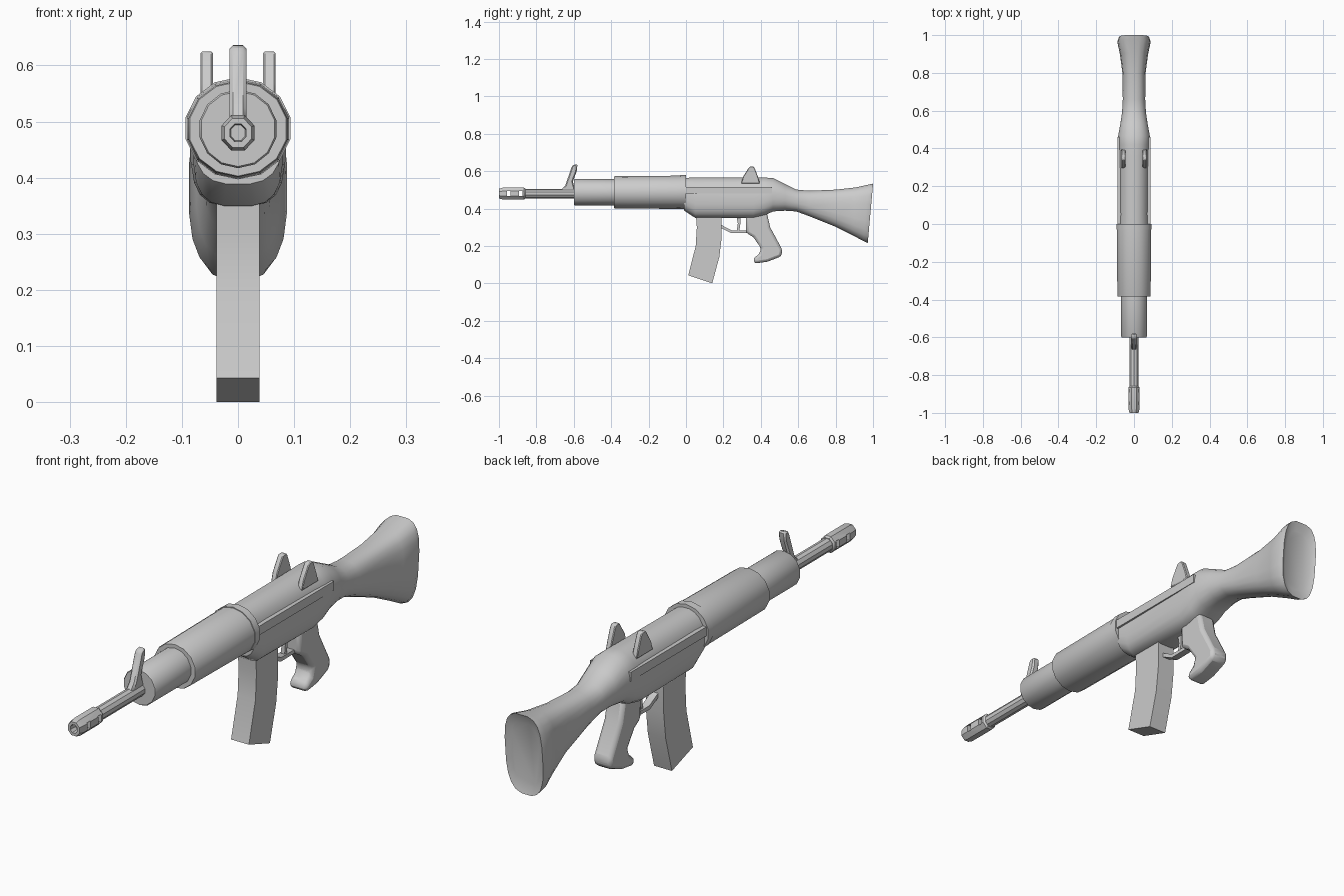
import bpy, bmesh, math


def make(name, bm):
    bmesh.ops.recalc_face_normals(bm, faces=bm.faces)
    me = bpy.data.meshes.new(name)
    bm.to_mesh(me)
    bm.free()
    ob = bpy.data.objects.new(name, me)
    bpy.context.collection.objects.link(ob)
    return ob


def loft(name, sections, n):
    """Skin rings along y: (y, top, bottom, half width, upper power, lower power, lean)."""
    bm = bmesh.new()
    rings = []
    for y, top, bot, w, up, low, lean in sections:
        zc, h = (top + bot) / 2, (top - bot) / 2
        ring = []
        for i in range(n):
            a = 2 * math.pi * (i + 0.5) / n
            c, s = math.cos(a), math.sin(a)
            e = 2 / (up if s > 0 else low)
            x = w * math.copysign(abs(c) ** e, c)
            z = h * math.copysign(abs(s) ** e, s)
            ring.append(bm.verts.new((x, y + lean * z, zc + z)))
        rings.append(ring)
    for a, b in zip(rings, rings[1:]):
        for i in range(n):
            j = (i + 1) % n
            bm.faces.new((a[i], a[j], b[j], b[i]))
    bm.faces.new(rings[0])
    bm.faces.new(rings[-1])
    return make(name, bm)


def tube(name, z, profile, n, squash=1.0):
    """Lathe (y, radius) pairs about a line along y; squash narrows x."""
    return loft(name, [(y, z + r, z - r, r * squash, 2, 2, 0) for y, r in profile], n)


def plate(name, outline, x0, x1, bevel=0.0, segments=1):
    """Extrude a (y, z) side outline from x0 to x1."""
    bm = bmesh.new()
    face = bm.faces.new([bm.verts.new((x0, y, z)) for y, z in outline])
    ext = bmesh.ops.extrude_face_region(bm, geom=[face])
    for v in ext["geom"]:
        if isinstance(v, bmesh.types.BMVert):
            v.co.x = x1
    ob = make(name, bm)
    if bevel:
        m = ob.modifiers.new("bevel", "BEVEL")
        m.width, m.segments = bevel, segments
    return ob


# receiver flowing into the shoulder stock, with a dished butt
loft("receiver_and_stock", [
    (-0.01, 0.565, 0.388, 0.079, 2.2, 2.8, 0),
    (0.05, 0.567, 0.349, 0.080, 2.2, 3.2, 0),
    (0.36, 0.567, 0.348, 0.084, 2.2, 3.2, 0),
    (0.42, 0.567, 0.362, 0.086, 2.2, 3.0, 0),
    (0.465, 0.564, 0.384, 0.085, 2.2, 2.8, 0),
    (0.53, 0.532, 0.388, 0.073, 2.2, 2.5, 0),
    (0.59, 0.502, 0.384, 0.064, 2.2, 2.4, 0),
    (0.66, 0.496, 0.358, 0.060, 2.4, 2.4, 0),
    (0.80, 0.502, 0.302, 0.062, 2.8, 2.6, 0),
    (0.90, 0.514, 0.255, 0.075, 3.0, 2.8, 0.05),
    (0.962, 0.529, 0.225, 0.088, 3.2, 2.8, 0.09),
    (0.986, 0.535, 0.215, 0.080, 3.2, 2.8, 0.09),
    (0.974, 0.50, 0.25, 0.060, 3.0, 2.8, 0.09),
], 20)

# side rails
for side, s in (("left", -1), ("right", 1)):
    plate("rail_" + side, [(0, 0.48), (0.46, 0.48), (0.46, 0.515), (0, 0.515)], s * 0.06, s * 0.087)

# fore-end
tube("handguard", 0.487, [(-0.385, 0.084), (-0.38, 0.086), (-0.02, 0.089)], 14, 1.05)
tube("collar", 0.488, [(-0.03, 0.091), (0.0, 0.091)], 14, 1.05)
tube("front_sleeve", 0.487, [(-0.6, 0.067), (-0.595, 0.07), (-0.37, 0.07)], 14)
tube("barrel", 0.48, [(-0.87, 0.025), (-0.59, 0.025)], 10)

# muzzle brake with bore and cross ports
muzzle = tube("muzzle_brake", 0.48, [(-0.858, 0.028), (-0.865, 0.034), (-0.98, 0.034),
                                     (-1.0, 0.028), (-1.0, 0.017), (-0.97, 0.015)], 8, 0.93)
for y in (-0.948, -0.883):
    port = plate("port_cutter", [(y - 0.009, 0.466), (y + 0.009, 0.466),
                                 (y + 0.009, 0.495), (y - 0.009, 0.495)], -0.06, 0.06)
    port.hide_render = True
    m = muzzle.modifiers.new("port", "BOOLEAN")
    m.operation, m.object, m.solver = "DIFFERENCE", port, "EXACT"
    bpy.context.view_layer.objects.active = muzzle
    bpy.ops.object.modifier_apply(modifier=m.name)
    bpy.data.objects.remove(port)

# sights
plate("front_sight", [(-0.675, 0.49), (-0.645, 0.525), (-0.61, 0.627), (-0.60, 0.635), (-0.58, 0.637),
                      (-0.584, 0.60), (-0.605, 0.545), (-0.59, 0.49)], -0.015, 0.015, 0.006)
for side, s in (("left", -1), ("right", 1)):
    plate("rear_sight_" + side, [(0.295, 0.535), (0.305, 0.57), (0.333, 0.615), (0.342, 0.625),
                                 (0.36, 0.625), (0.368, 0.615), (0.385, 0.57), (0.395, 0.535)],
          s * 0.045, s * 0.067, 0.003)

# curved magazine
plate("magazine", [(0.052, 0.38), (0.058, 0.30), (0.052, 0.20), (0.012, 0.043), (0.14, 0.0),
                   (0.178, 0.14), (0.19, 0.24), (0.19, 0.38)], -0.038, 0.038)

# grip, trigger and guard
plate("pistol_grip", [(0.32, 0.38), (0.322, 0.27), (0.36, 0.247), (0.402, 0.187), (0.392, 0.157),
                      (0.36, 0.135), (0.365, 0.106), (0.436, 0.116), (0.51, 0.145), (0.515, 0.18),
                      (0.45, 0.30), (0.432, 0.38)], -0.038, 0.038, 0.014, 2)
plate("trigger_guard", [(0.18, 0.317), (0.243, 0.284), (0.345, 0.284), (0.345, 0.27),
                        (0.24, 0.269), (0.18, 0.30)], -0.014, 0.014)
plate("trigger", [(0.27, 0.36), (0.29, 0.36), (0.291, 0.32), (0.285, 0.282),
                  (0.272, 0.284), (0.277, 0.32)], -0.008, 0.008)

# smooth shading with crisp corners
bpy.ops.object.select_all(action="SELECT")
bpy.context.view_layer.objects.active = muzzle
bpy.ops.object.shade_smooth_by_angle(angle=math.radians(35))
